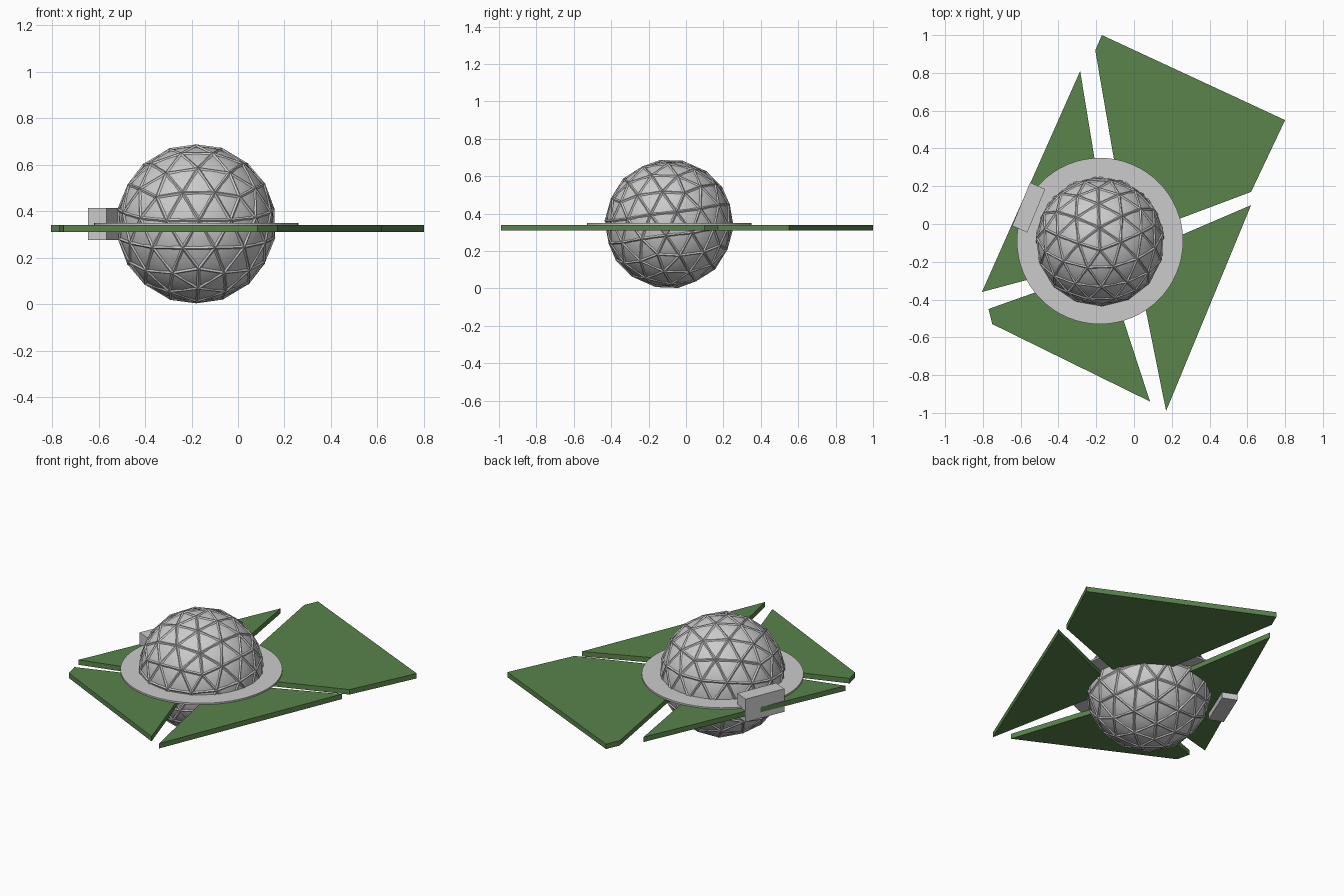
import bpy, bmesh
from math import radians, cos, sin, pi
from mathutils import Vector, Matrix

if "Cube" in bpy.data.objects:
    bpy.data.objects.remove(bpy.data.objects["Cube"])

CX, CY, CZ = -0.18, -0.09, 0.345
CENTER = Vector((CX, CY, CZ))
grass = bpy.data.materials.new("grass_green")
grass.diffuse_color = (0.10, 0.23, 0.07, 1)
grass.use_nodes = True
grass.node_tree.nodes["Principled BSDF"].inputs["Base Color"].default_value = grass.diffuse_color


def finish(bm, name, mat=None, smooth=False):
    bmesh.ops.recalc_face_normals(bm, faces=bm.faces)
    me = bpy.data.meshes.new(name)
    bm.to_mesh(me)
    bm.free()
    ob = bpy.data.objects.new(name, me)
    bpy.context.collection.objects.link(ob)
    if mat:
        me.materials.append(mat)
    if smooth:
        for p in me.polygons:
            p.use_smooth = True
    return ob


def arc(r, a0, a1, n=12):
    angles = [radians(a0 + (a1 - a0) * i / n) for i in range(n + 1)]
    return [(CX + r * cos(a), CY + r * sin(a)) for a in angles]


def slab(name, outline, z0, z1, mat=None):
    bm = bmesh.new()
    face = bm.faces.new([bm.verts.new((x, y, z0)) for x, y in outline])
    ext = bmesh.ops.extrude_face_region(bm, geom=[face])
    top = [v for v in ext["geom"] if isinstance(v, bmesh.types.BMVert)]
    bmesh.ops.translate(bm, verts=top, vec=(0, 0, z1 - z0))
    return finish(bm, name, mat)


# Smooth globe
bm = bmesh.new()
bmesh.ops.create_uvsphere(bm, u_segments=48, v_segments=24, radius=0.334,
                          matrix=Matrix.Translation(CENTER))
finish(bm, "globe_shell", smooth=True)

# Geodesic lattice: a diamond-section bar along every edge
geo = bmesh.new()
bmesh.ops.create_icosphere(geo, subdivisions=1, radius=1)
bmesh.ops.subdivide_edges(geo, edges=geo.edges[:], cuts=2, use_grid_fill=True)
tilt = Matrix.Rotation(radians(8), 3, 'X') @ Matrix.Rotation(radians(20), 3, 'Z')
bm = bmesh.new()
for e in geo.edges:
    a, b = [tilt @ v.co.normalized() * 0.339 for v in e.verts]
    along = (b - a).normalized()
    out = ((a + b) / 2).normalized()
    side = along.cross(out)
    rot = Matrix((along, side, out)).transposed().to_4x4()
    size = Matrix.Diagonal(((b - a).length + 0.008, 0.009, 0.009, 1))
    mat = (Matrix.Translation(CENTER + (a + b) / 2) @ rot
           @ Matrix.Diagonal((1, 1.15, 1, 1))
           @ Matrix.Rotation(pi / 4, 4, 'X') @ size)
    bmesh.ops.create_cube(bm, size=1, matrix=mat)
geo.free()
finish(bm, "globe_lattice")

# Flat walkway ring around the globe
bm = bmesh.new()
n = 64
loops = []
for r, z in ((0.325, 0.338), (0.44, 0.338), (0.44, 0.349), (0.325, 0.349)):
    loops.append([bm.verts.new((x, y, z)) for x, y in arc(r, 0, 360, n)[:-1]])
for k in range(4):
    lo, hi = loops[k], loops[(k + 1) % 4]
    for i in range(n):
        j = (i + 1) % n
        bm.faces.new((lo[i], lo[j], hi[j], hi[i]))
finish(bm, "walkway_ring")

# Four lawn plates: outer corners, then the inner arc along the globe
lawns = {
    "lawn_back": ([(-0.205, 0.92), (-0.17, 1.0), (0.80, 0.55), (0.62, 0.17)], 14, 73.5),
    "lawn_left": ([(-0.805, -0.36), (-0.285, 0.81)], 92, 212.5),
    "lawn_front": ([(0.085, -0.94), (-0.75, -0.53), (-0.77, -0.45)], 225, 286),
    "lawn_right": ([(0.62, 0.10), (0.17, -0.99)], -48.5, -2),
}
for name, (corners, a0, a1) in lawns.items():
    slab(name, corners + arc(0.33, a0, a1), 0.31, 0.34, grass)

# Entrance block on the left edge
slab("entrance_block", [(-0.55, 0.22), (-0.47, 0.185), (-0.565, -0.045), (-0.645, -0.01)],
     0.275, 0.413)
